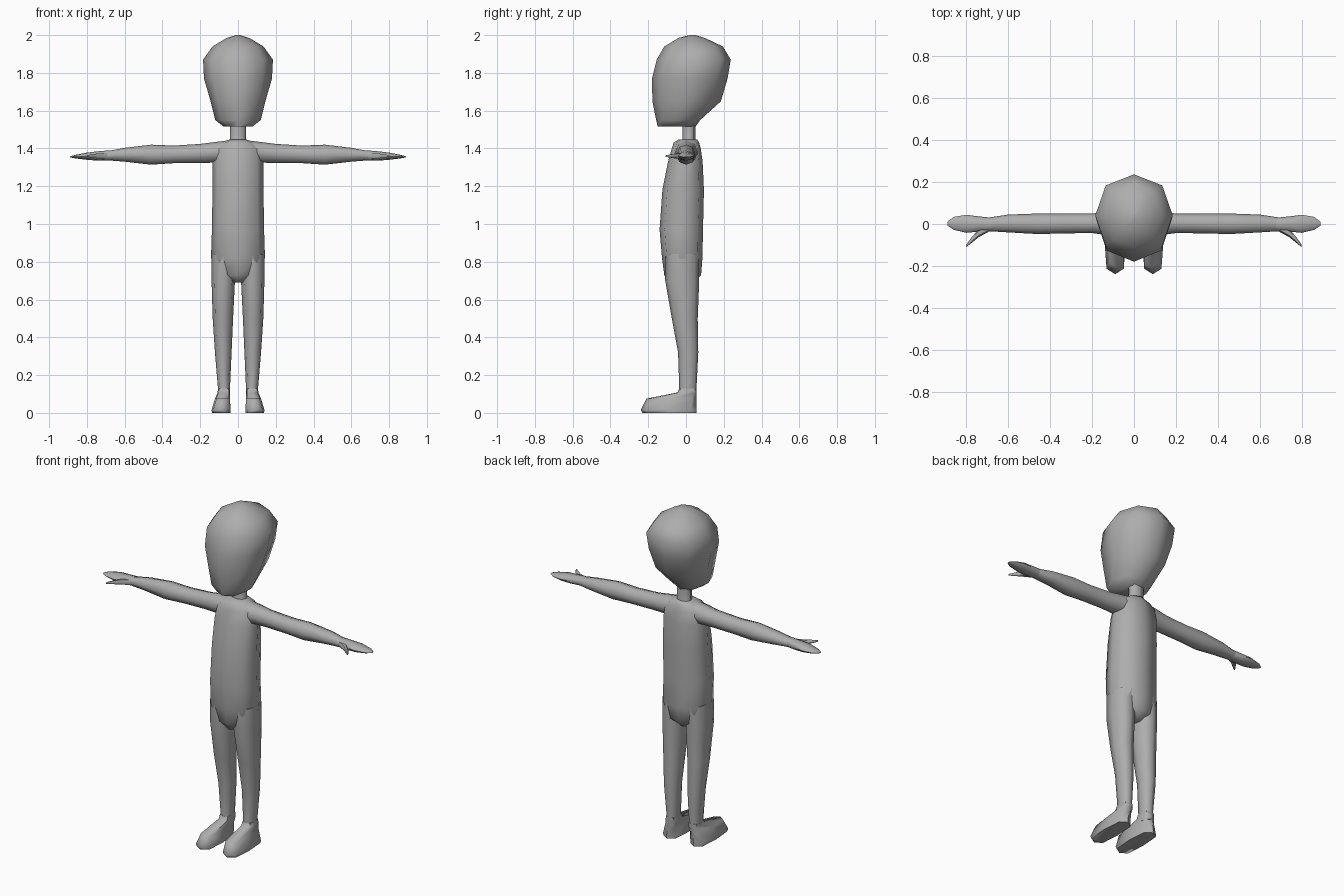
import bpy
import bmesh
from math import cos, sin, pi, radians

default_cube = bpy.data.objects.get("Cube")
if default_cube:
    bpy.data.objects.remove(default_cube, do_unlink=True)

# One plain colour for the whole figure
grey = bpy.data.materials.new("plain_grey")
grey.use_nodes = True
colour = (0.42, 0.42, 0.42, 1)
grey.diffuse_color = colour
grey.node_tree.nodes["Principled BSDF"].inputs["Base Color"].default_value = colour


def signed_power(value, power):
    return abs(value) ** power * (1 if value >= 0 else -1)


def loft(name, rings, axis="z", roundness=2.3, sides=8, mirrored=False):
    """Skin rounded rings, each given as (position, low a, high a, low b, high b).

    Along z the ring lies in x and y; along x it lies in y and z.
    """
    bm = bmesh.new()
    loops = []
    for position, a_low, a_high, b_low, b_high in rings:
        loop = []
        for i in range(sides):
            angle = 2 * pi * i / sides
            u = signed_power(cos(angle), 2 / roundness)
            v = signed_power(sin(angle), 2 / roundness)
            a = (a_low + a_high) / 2 + u * (a_high - a_low) / 2
            b = (b_low + b_high) / 2 + v * (b_high - b_low) / 2
            x, y, z = (a, b, position) if axis == "z" else (position, a, b)
            loop.append(bm.verts.new((-x if mirrored else x, y, z)))
        loops.append(loop)
    for lower, upper in zip(loops, loops[1:]):
        for i in range(sides):
            j = (i + 1) % sides
            bm.faces.new((lower[i], lower[j], upper[j], upper[i]))
    bm.faces.new(loops[0])
    bm.faces.new(loops[-1])
    bmesh.ops.recalc_face_normals(bm, faces=bm.faces)

    mesh = bpy.data.meshes.new(name)
    bm.to_mesh(mesh)
    bm.free()
    mesh.materials.append(grey)
    part = bpy.data.objects.new(name, mesh)
    bpy.context.collection.objects.link(part)
    bpy.ops.object.select_all(action="DESELECT")
    part.select_set(True)
    bpy.context.view_layer.objects.active = part
    bpy.ops.object.shade_smooth_by_angle(angle=radians(60))
    return part


def centred(rings):
    """Expand (z, half width, front, back) into full ring bounds."""
    return [(z, -half, half, front, back) for z, half, front, back in rings]


# Head: narrow chin, deep back of the skull
loft("head", centred([
    (1.515, .075, -.15, .05),
    (1.55, .12, -.158, .075),
    (1.65, .145, -.178, .185),
    (1.77, .18, -.18, .22),
    (1.87, .185, -.155, .237),
    (1.94, .135, -.115, .195),
    (1.985, .06, -.04, .1),
    (2.0, .01, .02, .05),
]), roundness=2.2)

# Neck
loft("neck", centred([
    (1.4, .06, -.03, .06),
    (1.45, .043, -.018, .05),
    (1.54, .043, -.018, .05),
]))

# Torso from the crotch to the base of the neck
loft("torso", centred([
    (.69, .03, -.09, .04),
    (.73, .1, -.115, .08),
    (.82, .143, -.127, .087),
    (.97, .138, -.14, .09),
    (1.18, .135, -.125, .095),
    (1.33, .135, -.095, .088),
    (1.4, .125, -.075, .078),
    (1.43, .09, -.066, .07),
    (1.447, .045, -.04, .06),
]), roundness=2.6)

leg_rings = [
    (.08, .045, .105, -.04, .055),
    (.14, .042, .107, -.036, .056),
    (.32, .034, .122, -.042, .065),
    (.5, .026, .134, -.075, .062),
    (.7, .016, .14, -.11, .07),
    (.84, .016, .14, -.11, .07),
]
foot_rings = [
    (0, .04, .138, -.23, .055),
    (.015, .04, .14, -.24, .056),
    (.075, .042, .122, -.21, .056),
    (.108, .042, .108, -.045, .056),
    (.13, .044, .106, -.036, .055),
]
arm_rings = [
    (.03, -.06, .065, 1.33, 1.445),
    (.12, -.055, .06, 1.325, 1.434),
    (.2, -.043, .05, 1.323, 1.424),
    (.34, -.045, .05, 1.322, 1.415),
    (.46, -.048, .05, 1.314, 1.42),
    (.6, -.04, .045, 1.33, 1.403),
    (.7, -.034, .03, 1.338, 1.385),
]
hand_rings = [
    (.68, -.034, .03, 1.337, 1.39),
    (.74, -.036, .036, 1.335, 1.385),
    (.8, -.042, .044, 1.34, 1.378),
    (.86, -.028, .034, 1.347, 1.366),
    (.89, -.008, .012, 1.353, 1.358),
]
thumb_rings = [
    (.69, -.035, 0, 1.345, 1.378),
    (.74, -.062, -.025, 1.345, 1.375),
    (.775, -.09, -.062, 1.35, 1.37),
    (.8, -.11, -.098, 1.355, 1.364),
]

# Limbs, once for each side
for side, mirrored in (("left", False), ("right", True)):
    loft(side + "_leg", leg_rings, mirrored=mirrored)
    loft(side + "_foot", foot_rings, roundness=3.5, mirrored=mirrored)
    loft(side + "_arm", arm_rings, axis="x", mirrored=mirrored)
    loft(side + "_hand", hand_rings, axis="x", mirrored=mirrored)
    loft(side + "_thumb", thumb_rings, axis="x", sides=6, mirrored=mirrored)
